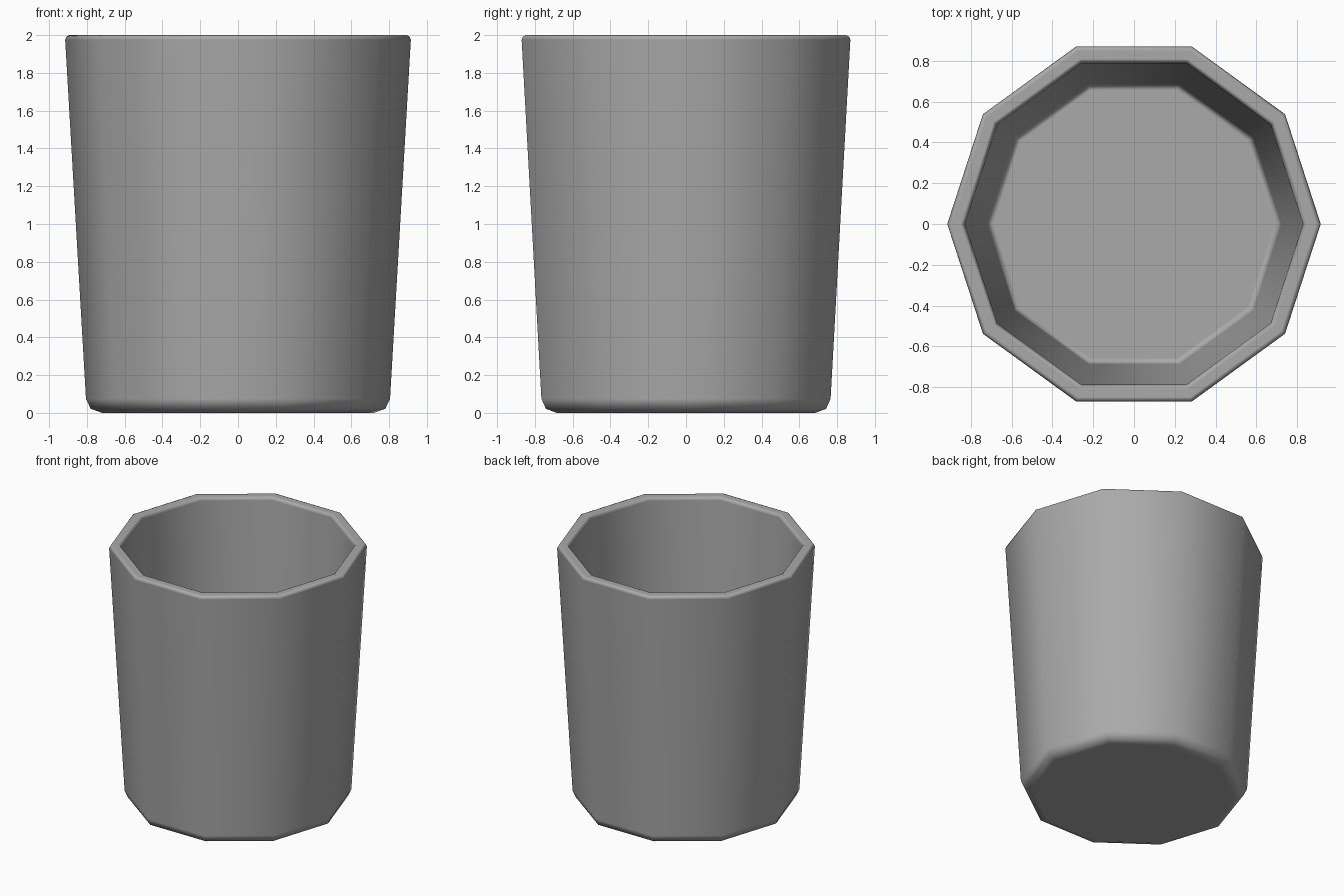
import bpy
import bmesh
from math import cos, sin, tau

cube = bpy.data.objects.get("Cube")
if cube:
    bpy.data.objects.remove(cube, do_unlink=True)

SIDES = 10

grey = bpy.data.materials.new("plain grey")
grey.use_nodes = True
colour = (0.4, 0.4, 0.4, 1)
grey.diffuse_color = colour
grey.node_tree.nodes["Principled BSDF"].inputs["Base Color"].default_value = colour

# Wall profile (radius, height): base, rounded foot, wall, rim, inside, floor
profile = [
    (0.72, 0), (0.78, 0.022), (0.805, 0.075),
    (0.915, 1.975), (0.908, 1.993), (0.892, 2.0),
    (0.85, 2.0), (0.837, 1.993), (0.828, 1.975),
    (0.722, 0.14), (0.712, 0.11), (0.69, 0.1),
]

# Sweep the profile into a ten-sided tumbler with a corner on the x axis
bm = bmesh.new()
rings = [[bm.verts.new((r * cos(tau * i / SIDES), r * sin(tau * i / SIDES), z))
          for i in range(SIDES)] for r, z in profile]
for low, high in zip(rings, rings[1:]):
    for i in range(SIDES):
        j = (i + 1) % SIDES
        bm.faces.new((low[i], low[j], high[j], high[i]))

# Flat underside and inner floor
bm.faces.new(rings[0])
bm.faces.new(rings[-1])
bmesh.ops.recalc_face_normals(bm, faces=bm.faces)
for face in bm.faces:
    face.smooth = True

mesh = bpy.data.meshes.new("cup")
bm.to_mesh(mesh)
bm.free()
mesh.materials.append(grey)
cup = bpy.data.objects.new("cup", mesh)
bpy.context.collection.objects.link(cup)

# Large faces keep their shading, only the narrow bevels blend
weighted = cup.modifiers.new("weighted_normals", "WEIGHTED_NORMAL")
weighted.weight = 100
weighted.mode = "FACE_AREA"
